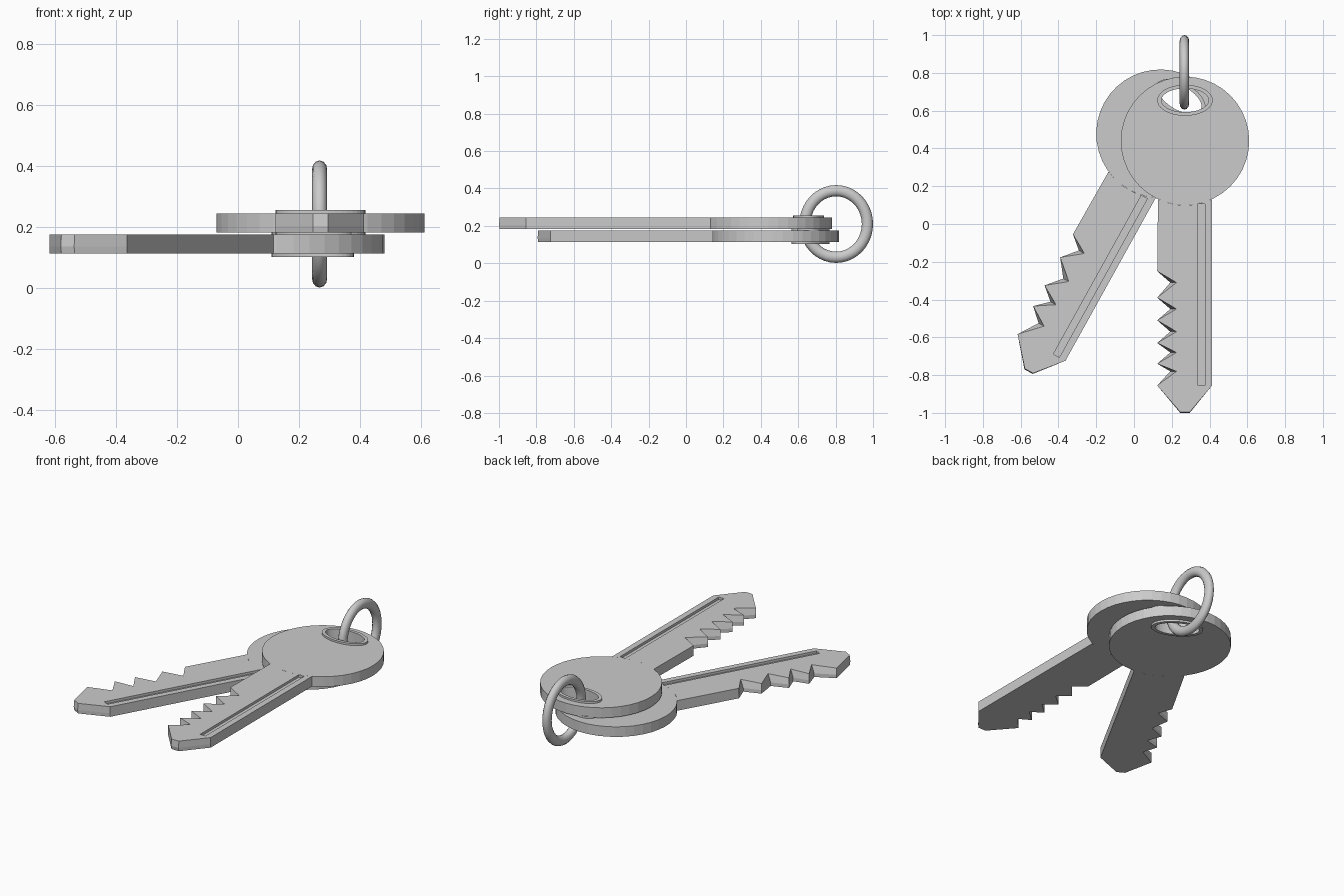
import bpy, bmesh, math
from mathutils import Matrix

if "Cube" in bpy.data.objects:
    bpy.data.objects.remove(bpy.data.objects["Cube"])

R = 0.34        # bow radius
T = 0.031       # half thickness of a key
HOLE_Y = 0.215  # hole centre above bow centre


def make_object(name, bm, matrix=Matrix(), smooth=None):
    bmesh.ops.recalc_face_normals(bm, faces=bm.faces)
    mesh = bpy.data.meshes.new(name)
    bm.to_mesh(mesh)
    bm.free()
    ob = bpy.data.objects.new(name, mesh)
    bpy.context.collection.objects.link(ob)
    ob.matrix_world = matrix
    if smooth:
        mesh.shade_smooth()
        mesh.set_sharp_from_angle(angle=math.radians(smooth))
    return ob


def ellipse(rx, ry, cy, z, n=40):
    return [(rx * math.cos(2 * math.pi * i / n), cy + ry * math.sin(2 * math.pi * i / n), z)
            for i in range(n)]


def loft(loops, closed=False):
    """Skin a list of equal loops; cap the ends unless closed."""
    bm = bmesh.new()
    rows = [[bm.verts.new(p) for p in lp] for lp in loops]
    pairs = list(zip(rows, rows[1:])) + ([(rows[-1], rows[0])] if closed else [])
    for a, b in pairs:
        for i in range(len(a)):
            j = (i + 1) % len(a)
            bm.faces.new((a[i], a[j], b[j], b[i]))
    if not closed:
        bm.faces.new(rows[0])
        bm.faces.new(rows[-1])
    return bm


def tube(outer, inner, cy_outer, half):
    """Plate between an outer and an inner ellipse."""
    return loft([ellipse(*outer, cy_outer, -half), ellipse(*outer, cy_outer, half),
                 ellipse(*inner, HOLE_Y, half), ellipse(*inner, HOLE_Y, -half)], closed=True)


def blade_profile(crests, notches, notch_x, z, inset):
    # arc against the bow, toothed left edge, blunt point, straight right edge
    xs = [0.143 - 0.286 * i / 8 for i in range(9)]
    pts = [(x, -math.sqrt(R * R - x * x)) for x in xs]
    for c, n in zip(crests, notches):
        pts += [(-0.147, c), (notch_x, n)]
    pts += [(-0.147, -1.295), (-0.025, -1.44 + inset), (0.025, -1.44 + inset), (0.143, -1.295)]
    return [(x, y, z) for x, y in pts]


def make_key(prefix, centre, angle, crests, notches):
    m = Matrix.Translation(centre) @ Matrix.Rotation(math.radians(angle), 4, 'Z')
    make_object(prefix + "_bow", tube((R, R), (0.135, 0.07), 0, T), m)
    make_object(prefix + "_hole_rim", tube((0.147, 0.082), (0.125, 0.063), HOLE_Y, T + 0.012), m)
    # notches are cut deeper on the top face than on the underside
    blade = make_object(prefix + "_blade", loft([
        blade_profile(crests, notches, -0.078, -T, 0.004),
        blade_profile(crests, notches, -0.078, -T * 0.3, 0),
        blade_profile(crests, notches, -0.045, T, 0.004)]), m)
    # long groove in the top face
    bm = bmesh.new()
    bmesh.ops.create_cube(bm, size=1, matrix=Matrix.Translation((0.088, -0.815, T))
                          @ Matrix.Diagonal((0.036, 0.96, 0.03, 1)))
    cutter = make_object(prefix + "_groove_cutter", bm, m)
    cutter.hide_render = True
    cutter.display_type = 'WIRE'
    mod = blade.modifiers.new("groove", 'BOOLEAN')
    mod.operation = 'DIFFERENCE'
    mod.solver = 'EXACT'
    mod.object = cutter


# two keys fanned out around the ring
make_key("upper_key", (0.27, 0.44, 0.213), 0,
         [-0.69, -0.83, -0.95, -1.07, -1.18], [-0.75, -0.89, -1.01, -1.12, -1.22])
make_key("lower_key", (0.14, 0.478, 0.145), -29,
         [-0.69, -0.83, -1.0, -1.125], [-0.75, -0.92, -1.06, -1.19])

# upright key ring
rings = []
for i in range(40):
    a = 2 * math.pi * i / 40
    row = []
    for k in range(12):
        b = 2 * math.pi * k / 12
        d = 0.03 * math.cos(b)
        row.append((0.267 + 0.025 * math.sin(b), 0.803 + (0.167 + d) * math.cos(a),
                    0.21 + (0.178 + d) * math.sin(a)))
    rings.append(row)
make_object("key_ring", loft(rings, closed=True), smooth=40)
